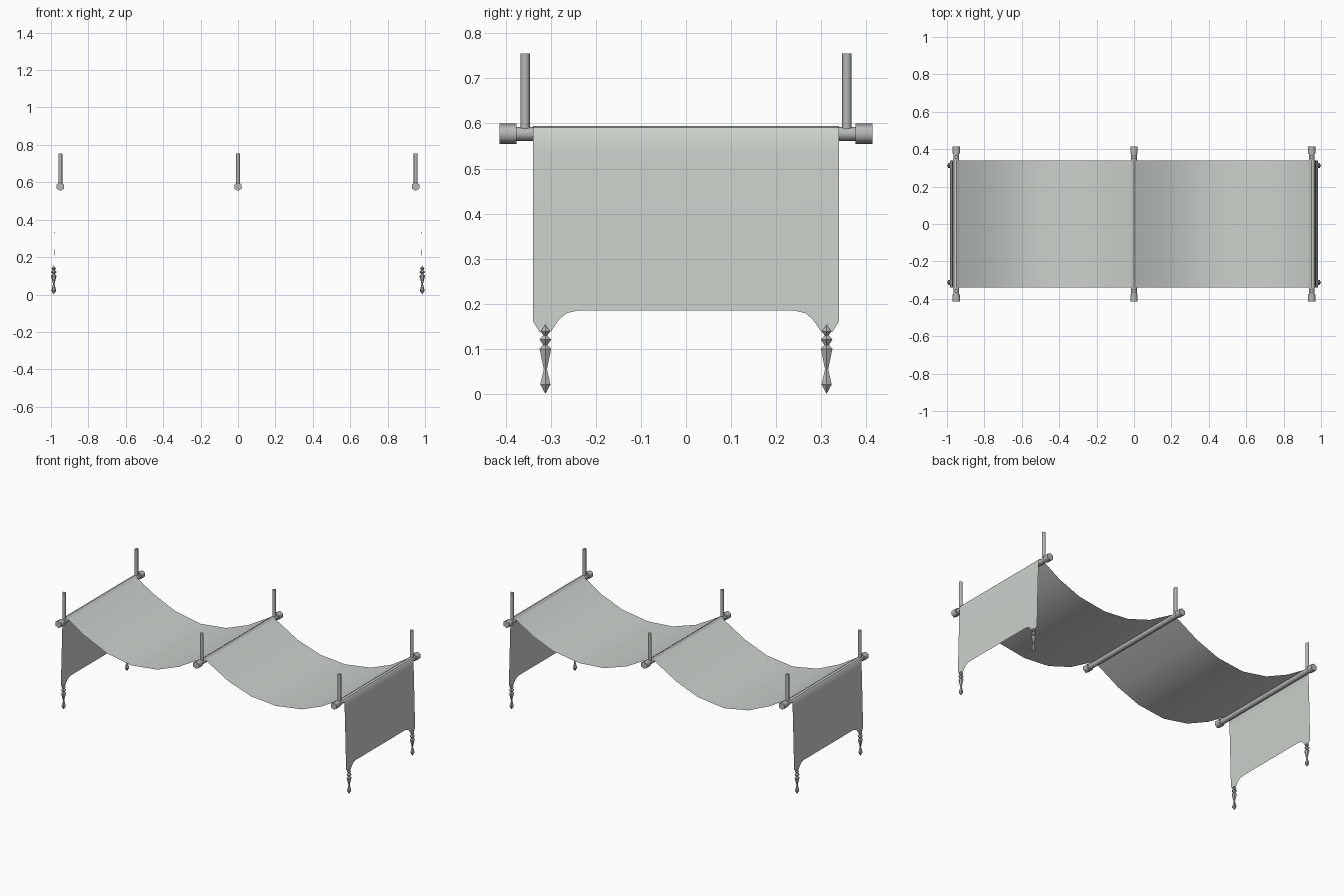
import bpy, bmesh, math
from mathutils import Matrix, Vector

cube = bpy.data.objects.get("Cube")
if cube:
    bpy.data.objects.remove(cube, do_unlink=True)


def material(name, color):
    m = bpy.data.materials.new(name)
    m.use_nodes = True
    m.diffuse_color = color
    m.node_tree.nodes["Principled BSDF"].inputs["Base Color"].default_value = color
    return m


CLOTH = material("pale grey cloth", (0.60, 0.64, 0.60, 1))
METAL = material("grey metal", (0.46, 0.48, 0.47, 1))


def finish(name, bm, mat, angle):
    bmesh.ops.recalc_face_normals(bm, faces=bm.faces)
    mesh = bpy.data.meshes.new(name)
    bm.to_mesh(mesh)
    bm.free()
    mesh.materials.append(mat)
    ob = bpy.data.objects.new(name, mesh)
    bpy.context.collection.objects.link(ob)
    bpy.ops.object.select_all(action='DESELECT')
    ob.select_set(True)
    bpy.context.view_layer.objects.active = ob
    bpy.ops.object.shade_smooth_by_angle(angle=math.radians(angle))
    return ob


def cylinder(name, start, end, radius, sides, angle=50):
    start, end = Vector(start), Vector(end)
    axis = end - start
    turn = Vector((0, 0, 1)).rotation_difference(axis).to_matrix().to_4x4()
    bm = bmesh.new()
    bmesh.ops.create_cone(bm, cap_ends=True, segments=sides, radius1=radius,
                          radius2=radius, depth=axis.length,
                          matrix=Matrix.Translation((start + end) / 2) @ turn)
    return finish(name, bm, METAL, angle)


def turned_finial(name, x, y):
    profile = [(0, 0), (.013, .021), (.004, .055), (.015, .1), (.006, .109),
               (.015, .121), (.005, .13), (.012, .138), (0, .154)]
    bm = bmesh.new()
    verts = [bm.verts.new((r, 0, z)) for r, z in profile]
    edges = [bm.edges.new(pair) for pair in zip(verts, verts[1:])]
    bmesh.ops.spin(bm, geom=verts + edges, cent=(0, 0, 0), axis=(0, 0, 1),
                   angle=math.tau, steps=6)
    bmesh.ops.remove_doubles(bm, verts=bm.verts, dist=1e-4)
    bmesh.ops.translate(bm, verts=bm.verts, vec=(x, y, 0))
    return finish(name, bm, METAL, 20)


# Hanging cloth: two sagging spans between the rods, with a drape at each end
spans = [(-.95, .594), (-.93, .582), (-.82, .514), (-.67, .447), (-.5, .415),
         (-.32, .436), (-.17, .494), (-.02, .582), (0, .593), (.02, .582),
         (.17, .496), (.33, .443), (.5, .429), (.68, .456), (.82, .512),
         (.93, .58), (.95, .594)]
drape = [(.963, .591), (.971, .578), (.974, .54), (.979, .36)]
path = [(-x, z) for x, z in reversed(drape)] + spans + drape

# Lower hem of the drapes, curving down into a tab at each corner
hem = [(0, .185), (.24, .185), (.265, .179), (.28, .167), (.29, .153),
       (.3, .138), (.325, .138), (.34, .162)]
hem = [(-y, z) for y, z in reversed(hem[1:])] + hem

bm = bmesh.new()
columns = []
for y, low in hem:
    points = [(-.984, low)] + path + [(.984, low)]
    columns.append([bm.verts.new((x, y, z)) for x, z in points])
for a, b in zip(columns, columns[1:]):
    for i in range(len(a) - 1):
        bm.faces.new((a[i], a[i + 1], b[i + 1], b[i]))
finish("hanging_cloth", bm, CLOTH, 40)

# Rods with end caps and hanging posts
for place, x in (("right", -.95), ("middle", 0), ("left", .95)):
    z = .577
    cylinder(f"{place}_rod", (x, -.38, z), (x, .38, z), .0155, 8)
    for end, s in (("front", -1), ("back", 1)):
        cylinder(f"{place}_{end}_cap", (x, s * .376, z), (x, s * .414, z), .0225, 6, 65)
        cylinder(f"{place}_{end}_post", (x, s * .357, z), (x, s * .357, .755), .0105, 8)

# Turned finials below the drape corners
for side, x in (("right", -.985), ("left", .985)):
    for end, y in (("front", -.312), ("back", .312)):
        turned_finial(f"{side}_{end}_finial", x, y)
